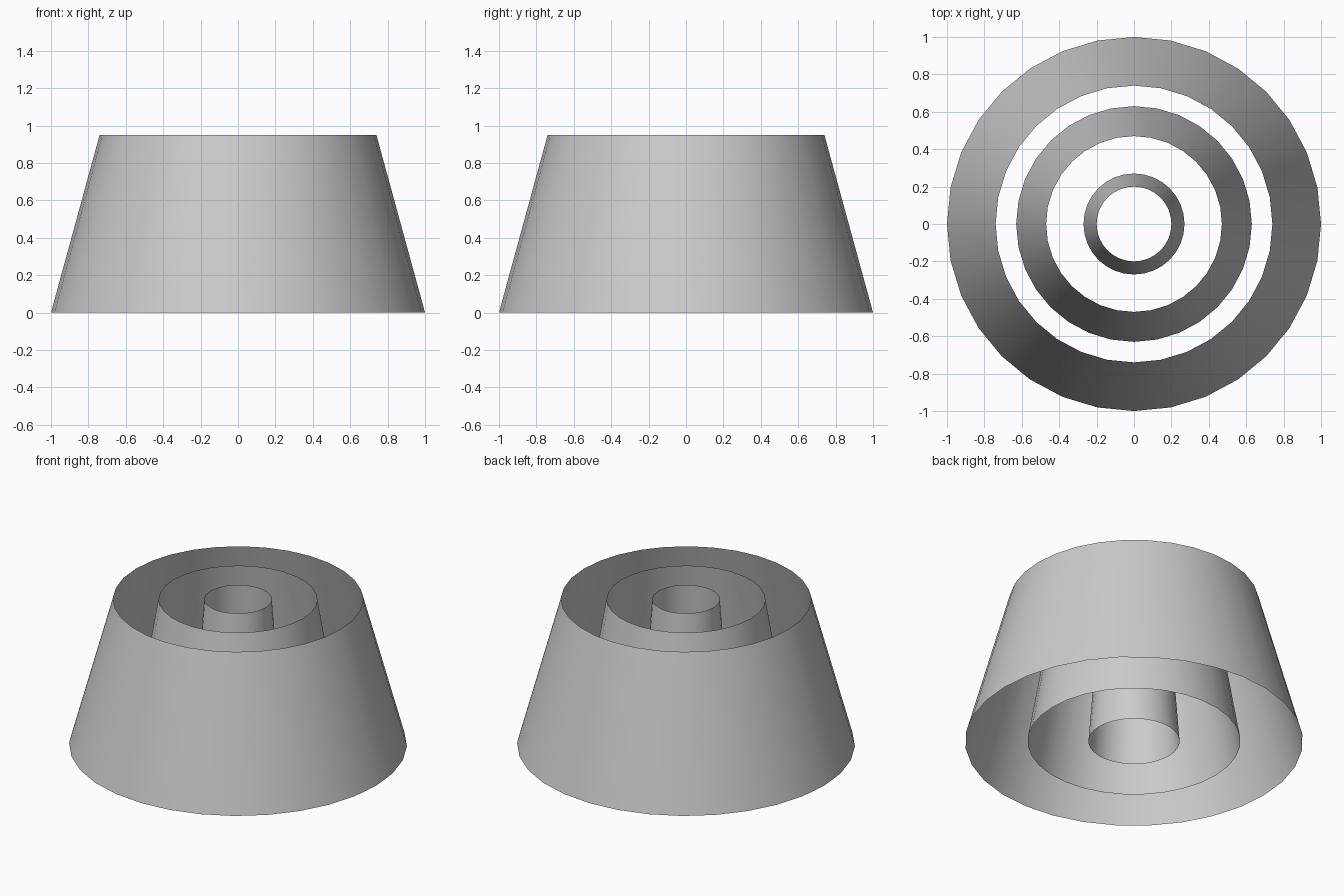
import bpy
import bmesh
from math import cos, sin, tau

cube = bpy.data.objects.get("Cube")
if cube:
    bpy.data.objects.remove(cube, do_unlink=True)

HEIGHT = 0.95
SIDES = 32

# Single light grey finish
grey = bpy.data.materials.new("light_grey")
grey.use_nodes = True
colour = (0.6, 0.6, 0.6, 1)
grey.diffuse_color = colour
grey.node_tree.nodes["Principled BSDF"].inputs["Base Color"].default_value = colour


def tapered_sleeve(name, bottom_radius, top_radius):
    """Thin conical wall, open at both ends."""
    bm = bmesh.new()
    rings = [
        [bm.verts.new((r * cos(tau * i / SIDES), r * sin(tau * i / SIDES), z))
         for i in range(SIDES)]
        for r, z in ((bottom_radius, 0), (top_radius, HEIGHT))
    ]
    low, high = rings
    for i in range(SIDES):
        j = (i + 1) % SIDES
        face = bm.faces.new((low[i], low[j], high[j], high[i]))
        face.smooth = True
    mesh = bpy.data.meshes.new(name)
    bm.to_mesh(mesh)
    bm.free()
    mesh.materials.append(grey)
    obj = bpy.data.objects.new(name, mesh)
    bpy.context.collection.objects.link(obj)
    return obj


# Three nested sleeves sharing the same height
tapered_sleeve("outer_sleeve", 1.0, 0.74)
tapered_sleeve("middle_sleeve", 0.63, 0.47)
tapered_sleeve("inner_sleeve", 0.27, 0.2)
